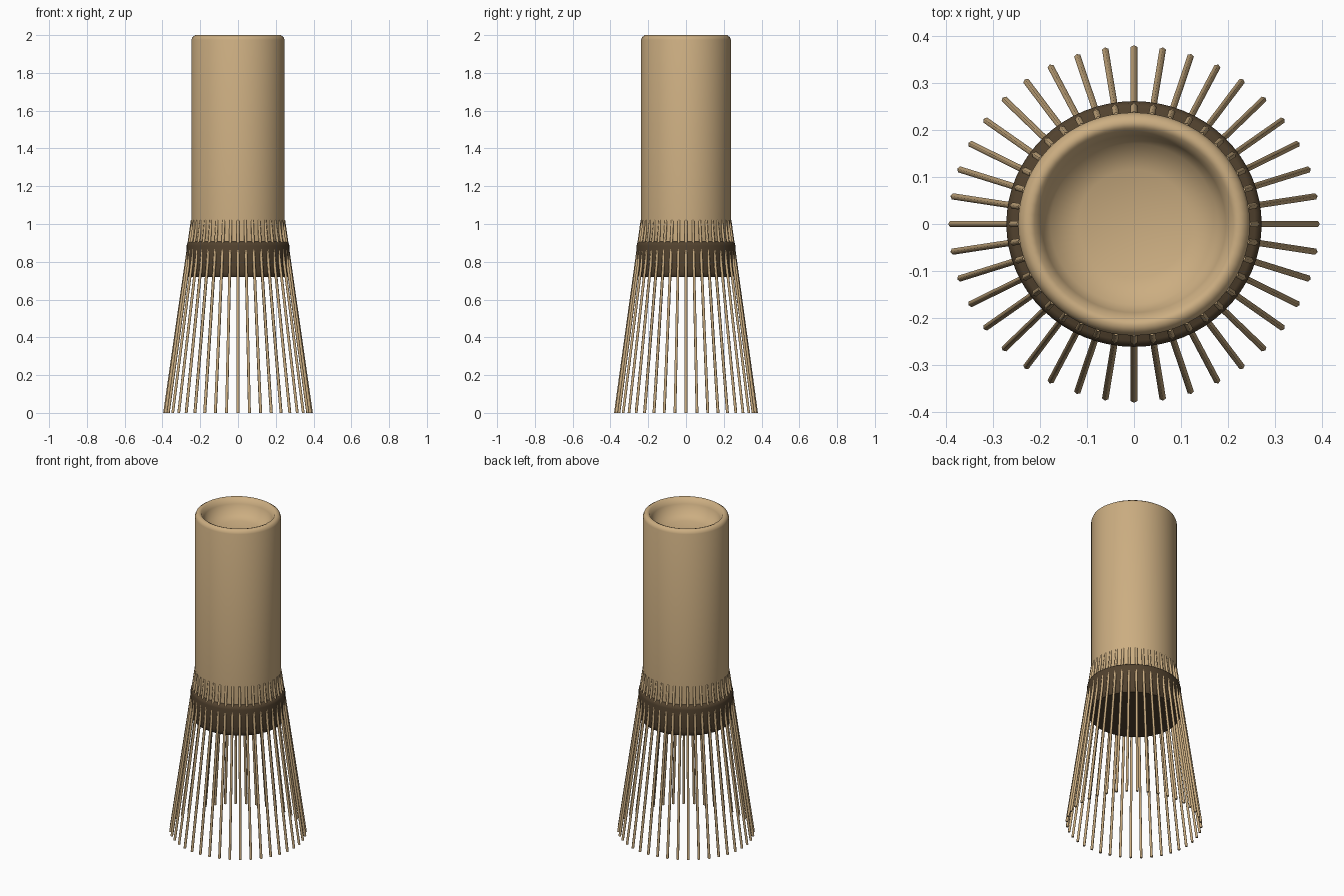
import bpy, math
from mathutils import Vector

if "Cube" in bpy.data.objects:
    bpy.data.objects.remove(bpy.data.objects["Cube"])

SQUASH = 0.962   # whole model is slightly narrower in y


def material(name, rgb):
    m = bpy.data.materials.new(name)
    m.diffuse_color = (*rgb, 1)
    m.use_nodes = True
    m.node_tree.nodes["Principled BSDF"].inputs["Base Color"].default_value = m.diffuse_color
    return m


bamboo = material("bamboo_tan", (0.60, 0.42, 0.22))
thread = material("dark_brown_thread", (0.085, 0.055, 0.028))


def make(name, verts, faces, mat, angle):
    me = bpy.data.meshes.new(name)
    me.from_pydata(verts, [], faces)
    me.materials.append(mat)
    ob = bpy.data.objects.new(name, me)
    bpy.context.collection.objects.link(ob)
    bpy.ops.object.select_all(action='DESELECT')
    bpy.context.view_layer.objects.active = ob
    ob.select_set(True)
    bpy.ops.object.shade_smooth_by_angle(angle=math.radians(angle))
    return ob


def lathe(name, profile, mat, angle, n=64):
    """Revolve a (radius, z) profile whose two ends lie on the axis."""
    verts, rings = [], []
    for r, z in profile:
        if r == 0:
            rings.append([len(verts)] * n)
            verts.append((0, 0, z))
        else:
            rings.append(list(range(len(verts), len(verts) + n)))
            for i in range(n):
                a = 2 * math.pi * i / n
                verts.append((r * math.cos(a), SQUASH * r * math.sin(a), z))
    faces = []
    for lo, hi in zip(rings, rings[1:]):
        for i in range(n):
            j = (i + 1) % n
            quad = [lo[i], lo[j], hi[j], hi[i]]
            faces.append(tuple(dict.fromkeys(quad)))
    return make(name, verts, faces, mat, angle)


# Handle with softened rim and a shallow cup in the top
lathe("handle", [(0, 0.84), (0.247, 0.84), (0.247, 1.0), (0.247, 1.975),
                 (0.241, 1.99), (0.226, 2.0), (0.212, 1.995), (0.196, 1.965),
                 (0.178, 1.91), (0.12, 1.893), (0.06, 1.883), (0, 1.88)],
      bamboo, 60)

# Thread band at the root of the tines
lathe("thread_band", [(0, 0.72), (0.262, 0.72), (0.270, 0.73), (0.272, 0.75),
                      (0.272, 0.885), (0.268, 0.9), (0.258, 0.907), (0, 0.907)],
      thread, 50)

# Ring of forty splayed tines
COUNT, SIDES, RAD = 40, 6, 0.008
verts, faces = [], []
for k in range(COUNT):
    a = 2 * math.pi * k / COUNT
    out = Vector((math.cos(a), math.sin(a), 0))
    side = Vector((-math.sin(a), math.cos(a), 0))
    base = len(verts)
    for r, z in ((0.388, 0.0), (0.242, 1.02)):
        for s in range(SIDES):
            b = 2 * math.pi * s / SIDES
            p = out * (r + RAD * math.cos(b)) + side * RAD * math.sin(b)
            verts.append((p.x, p.y * SQUASH, z))
    for s in range(SIDES):
        t = (s + 1) % SIDES
        faces.append((base + s, base + t, base + SIDES + t, base + SIDES + s))
    faces.append(tuple(base + s for s in reversed(range(SIDES))))
    faces.append(tuple(base + SIDES + s for s in range(SIDES)))
make("tines", verts, faces, bamboo, 65)
